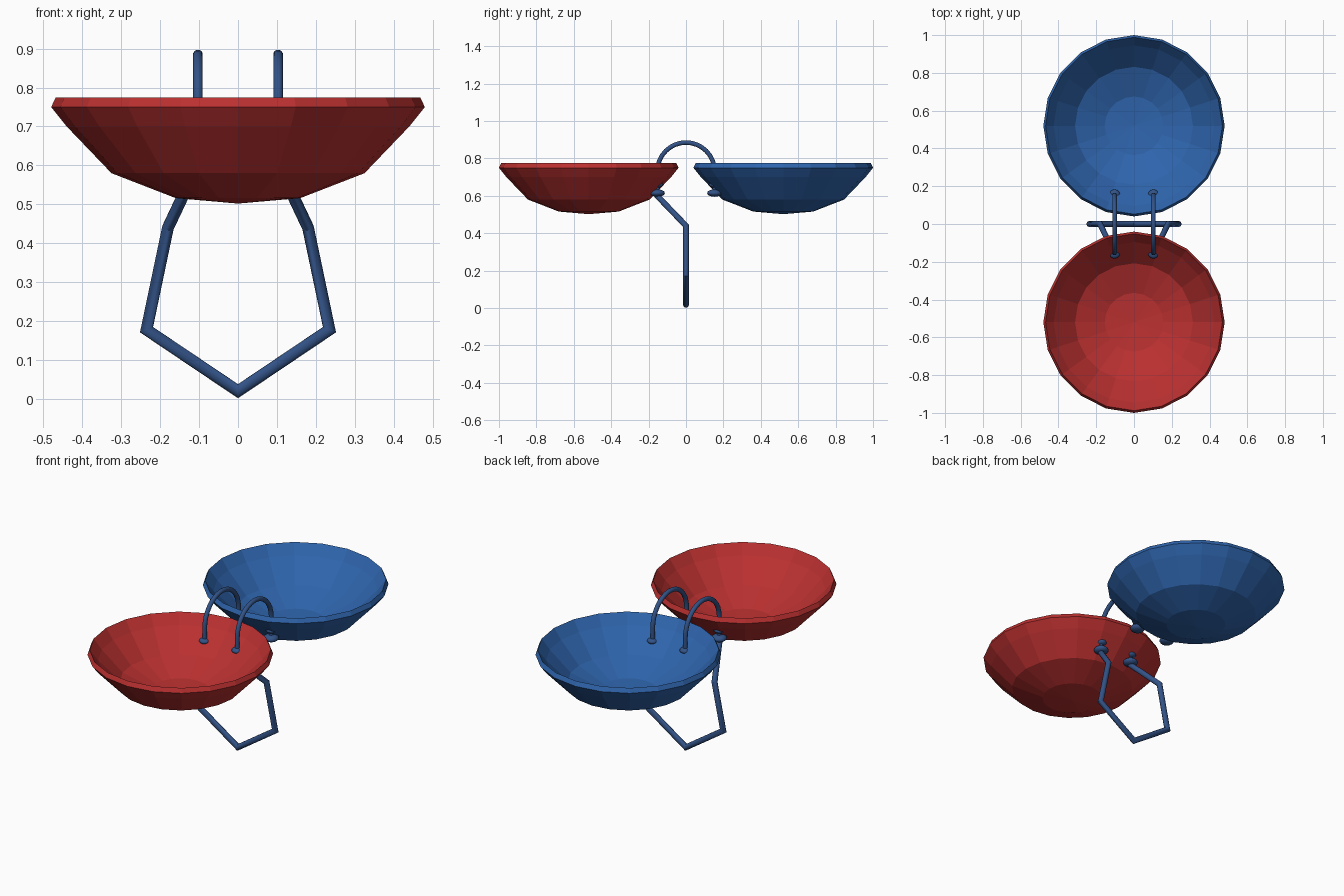
import bpy, bmesh, math
from mathutils import Vector

if "Cube" in bpy.data.objects:
    bpy.data.objects.remove(bpy.data.objects["Cube"])


def material(name, rgb):
    m = bpy.data.materials.new(name)
    m.diffuse_color = (*rgb, 1)
    m.use_nodes = True
    m.node_tree.nodes["Principled BSDF"].inputs["Base Color"].default_value = m.diffuse_color
    return m


RED = material("red bowl", (0.50, 0.030, 0.030))
BLUE = material("blue bowl", (0.028, 0.130, 0.42))
NAVY = material("navy metal", (0.032, 0.085, 0.24))


def finish(name, bm, mat, smooth=None):
    bmesh.ops.recalc_face_normals(bm, faces=bm.faces)
    me = bpy.data.meshes.new(name)
    bm.to_mesh(me)
    bm.free()
    me.materials.append(mat)
    ob = bpy.data.objects.new(name, me)
    bpy.context.collection.objects.link(ob)
    if smooth:
        bpy.ops.object.select_all(action='DESELECT')
        ob.select_set(True)
        bpy.context.view_layer.objects.active = ob
        bpy.ops.object.shade_smooth_by_angle(angle=math.radians(smooth))
    return ob


def lathe(name, profile, centre, sides, mat, smooth=None):
    """Spin an (r, z) profile, with both ends on the axis, about z."""
    bm = bmesh.new()
    c = Vector(centre)
    rings = []
    for r, z in profile:
        n = 1 if r == 0 else sides
        rings.append([bm.verts.new(c + Vector((r * math.cos(2 * math.pi * i / sides),
                                               r * math.sin(2 * math.pi * i / sides), z)))
                      for i in range(n)])
    for a, b in zip(rings, rings[1:]):
        for i in range(sides):
            j = (i + 1) % sides
            quad = [a[i % len(a)], a[j % len(a)], b[j % len(b)], b[i % len(b)]]
            bm.faces.new(list(dict.fromkeys(quad)))
    return finish(name, bm, mat, smooth)


def tube(name, path, radius, sides, mat):
    """Sweep a round section along a path with mitred corners."""
    pts = [Vector(p) for p in path]
    dirs = [(b - a).normalized() for a, b in zip(pts, pts[1:])]
    u = dirs[0].orthogonal().normalized()
    v = dirs[0].cross(u)
    ring = [pts[0] + radius * (u * math.cos(t) + v * math.sin(t))
            for t in (2 * math.pi * i / sides for i in range(sides))]
    bm = bmesh.new()
    rings = [[bm.verts.new(p) for p in ring]]
    for k, d in enumerate(dirs):
        n = (d + dirs[min(k + 1, len(dirs) - 1)]).normalized()
        ring = [p + d * ((pts[k + 1] - p).dot(n) / d.dot(n)) for p in ring]
        rings.append([bm.verts.new(p) for p in ring])
    for a, b in zip(rings, rings[1:]):
        for i in range(sides):
            j = (i + 1) % sides
            bm.faces.new((a[i], a[j], b[j], b[i]))
    bm.faces.new(rings[0])
    bm.faces.new(rings[-1])
    return finish(name, bm, mat, 40)


# Two faceted bowls: outer wall, slanted lip, inner wall
bowl = [(0, 0.502), (0.16, 0.516), (0.325, 0.58), (0.44, 0.70), (0.48, 0.75),
        (0.468, 0.775), (0.425, 0.718), (0.312, 0.602), (0.155, 0.540), (0, 0.527)]
lathe("front_bowl", bowl, (0, -0.52, 0), 20, RED)
lathe("back_bowl", bowl, (0, 0.52, 0), 20, BLUE)

# Flattened bead section for the fasteners
bead = [(math.sin(math.pi * i / 8) if 0 < i < 8 else 0, -math.cos(math.pi * i / 8))
        for i in range(9)]

for side, x in (("left", -0.103), ("right", 0.103)):
    # Hoop joining the bowls
    arc = [(x, -0.153 * math.cos(math.pi * i / 16), 0.732 + 0.153 * math.sin(math.pi * i / 16))
           for i in range(17)]
    tube(side + "_hoop", [(x, -0.153, 0.61)] + arc + [(x, 0.153, 0.61)], 0.0125, 12, NAVY)
    # Fasteners below and inside each bowl
    for end, y in (("front", -0.153), ("back", 0.153)):
        lathe(f"{end}_{side}_lower_bead", [(r * 0.04, z * 0.02) for r, z in bead],
              (x, y, 0.615), 16, NAVY, 50)
        lathe(f"{end}_{side}_inner_bead", [(r * 0.03, z * 0.016) for r, z in bead],
              (x, y, 0.66), 16, NAVY, 50)

# Bent wire frame hanging below the front bowl
half = [(0.103, -0.157, 0.603), (0.18, 0, 0.44), (0.235, 0, 0.178)]
tube("hanging_frame", half + [(0, 0, 0.02)] + [(-x, y, z) for x, y, z in reversed(half)],
     0.0155, 12, NAVY)
